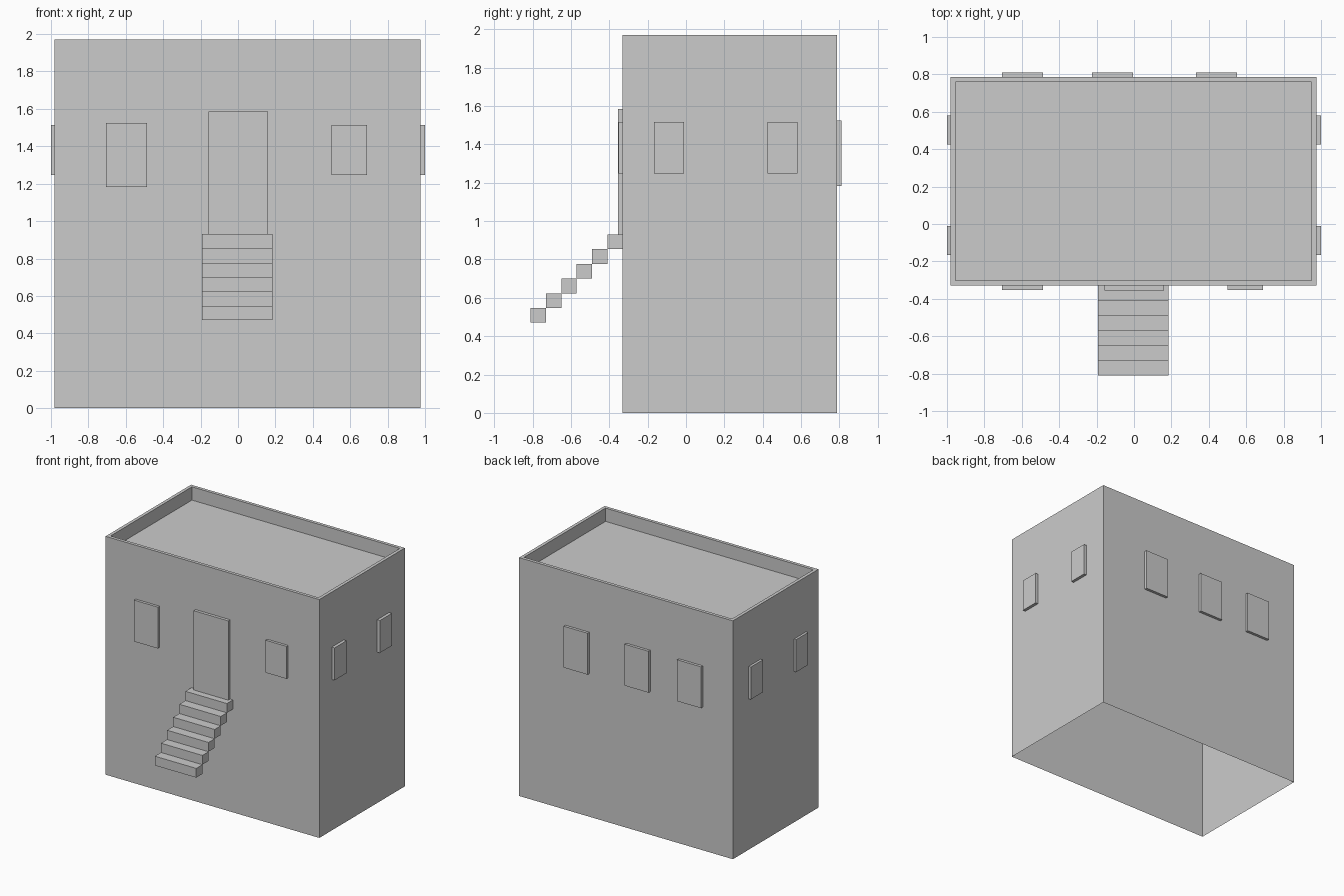
import bpy
import bmesh
from mathutils import Matrix, Vector

if "Cube" in bpy.data.objects:
    bpy.data.objects.remove(bpy.data.objects["Cube"])


def add_object(name, bm):
    mesh = bpy.data.meshes.new(name)
    bm.to_mesh(mesh)
    bm.free()
    obj = bpy.data.objects.new(name, mesh)
    bpy.context.collection.objects.link(obj)
    return obj


def box_bmesh(x, y, z, open_side=None):
    """Box from (min, max) ranges; the face pointing to open_side is left out."""
    lo, hi = Vector((x[0], y[0], z[0])), Vector((x[1], y[1], z[1]))
    bm = bmesh.new()
    bmesh.ops.create_cube(bm, size=1)
    bmesh.ops.transform(
        bm, verts=bm.verts,
        matrix=Matrix.Translation((lo + hi) / 2) @ Matrix.Diagonal((*(hi - lo), 1)))
    bm.normal_update()
    if open_side:
        hidden = [f for f in bm.faces if f.normal.dot(Vector(open_side)) > 0.9]
        bmesh.ops.delete(bm, geom=hidden, context='FACES')
    return bm


def box(name, x, y, z, open_side=None):
    return add_object(name, box_bmesh(x, y, z, open_side))


LEFT, RIGHT = -0.98, 0.975
FRONT, BACK = -0.33, 0.787
HEIGHT, PARAPET_DEPTH, PARAPET_WIDTH = 1.97, 0.11, 0.038

# House shell: open underneath, roof sunk behind a parapet
bm = box_bmesh((LEFT, RIGHT), (FRONT, BACK), (0, HEIGHT), (0, 0, -1))
roof = max(bm.faces, key=lambda f: f.calc_center_median().z)
bmesh.ops.inset_region(bm, faces=[roof], thickness=PARAPET_WIDTH)
ret = bmesh.ops.extrude_discrete_faces(bm, faces=[roof])
bmesh.ops.translate(bm, verts=ret['faces'][0].verts, vec=(0, 0, -PARAPET_DEPTH))
add_object("house_walls_and_roof", bm)

# Door
box("front_door", (-0.157, 0.16), (-0.355, FRONT), (0.925, 1.585), (0, 1, 0))

# Front windows
box("front_window_left", (-0.705, -0.487), (-0.352, FRONT), (1.183, 1.525), (0, 1, 0))
box("front_window_right", (0.50, 0.69), (-0.352, FRONT), (1.247, 1.515), (0, 1, 0))

# Back windows
for i, x0 in enumerate((-0.705, -0.225, 0.332)):
    box(f"back_window_{i + 1}", (x0, x0 + 0.219), (BACK, 0.81), (1.183, 1.525), (0, -1, 0))

# Side windows
for i, y0 in enumerate((-0.167, 0.425)):
    y, z = (y0, y0 + 0.156), (1.247, 1.515)
    box(f"left_window_{i + 1}", (-1.0, LEFT), y, z, (1, 0, 0))
    box(f"right_window_{i + 1}", (RIGHT, 1.0), y, z, (-1, 0, 0))

# Floating stairs up to the door
STEPS = 6
run, rise = (FRONT + 0.81) / STEPS, (0.93 - 0.47) / STEPS
for i in range(STEPS):
    y0, z0 = -0.81 + i * run, 0.47 + i * rise
    box(f"step_{i + 1}", (-0.193, 0.185), (y0, y0 + run), (z0, z0 + rise))
